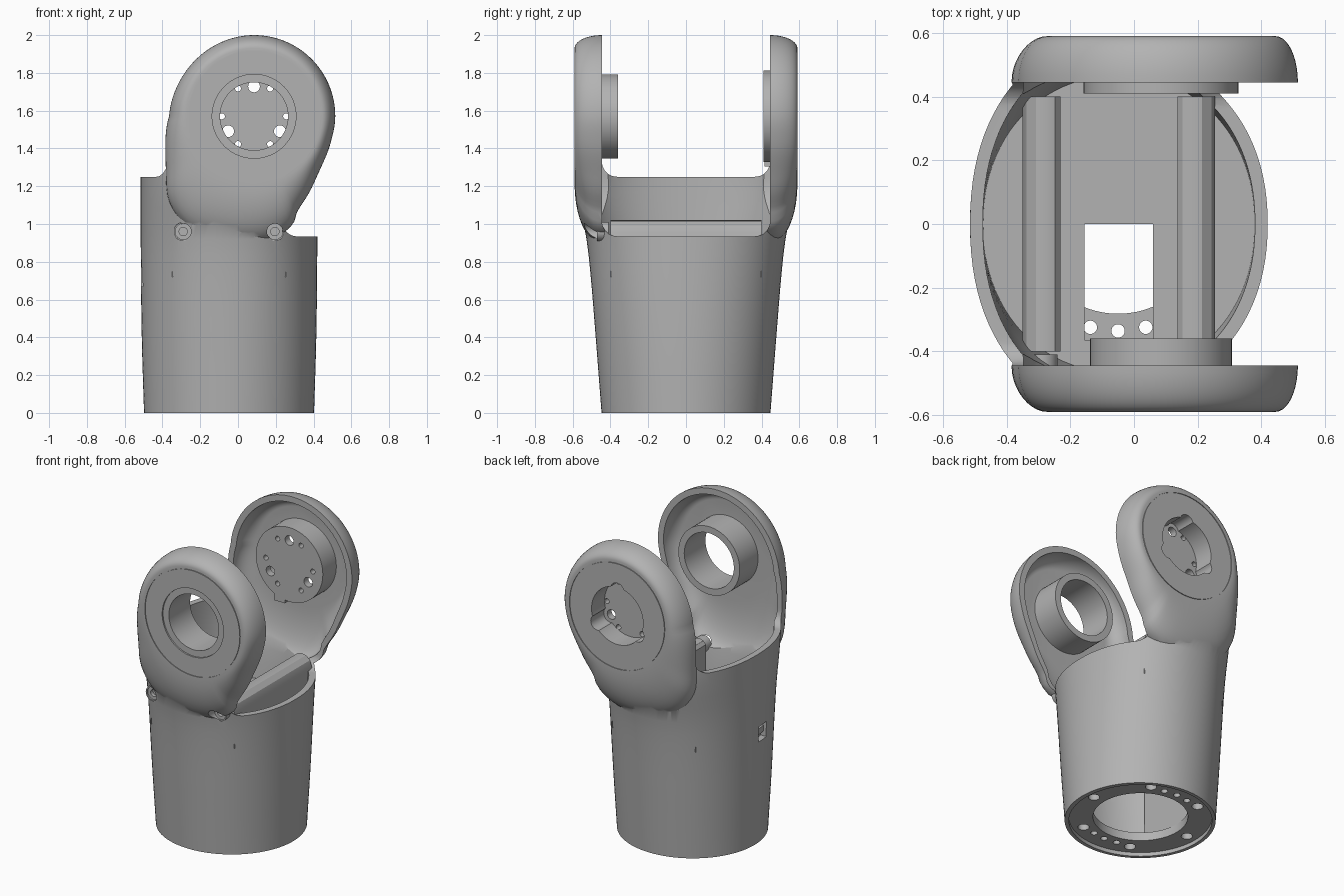
import bpy, bmesh, math
from mathutils import Vector

if bpy.data.objects.get("Cube"):
    bpy.data.objects.remove(bpy.data.objects["Cube"])

grey = bpy.data.materials.new("plain grey")
grey.use_nodes = True
grey.diffuse_color = (0.45, 0.45, 0.45, 1)
grey.node_tree.nodes["Principled BSDF"].inputs["Base Color"].default_value = (0.45, 0.45, 0.45, 1)

CX, EX, EZ = -0.0475, 0.085, 1.57      # body axis, ear centre


def curve(table, t):
    """Smooth interpolation through (position, value) pairs."""
    n = len(table)
    for i in range(n - 1):
        (t0, v0), (t1, v1) = table[i], table[i + 1]
        if t <= t1:
            break

    def slope(k):
        a, b = table[max(k - 1, 0)], table[min(k + 1, n - 1)]
        return (b[1] - a[1]) / (b[0] - a[0])
    h = t1 - t0
    u = min(max((t - t0) / h, 0), 1)
    return ((1 + 2 * u) * (1 - u) ** 2 * v0 + u * (1 - u) ** 2 * h * slope(i)
            + u * u * (3 - 2 * u) * v1 + u * u * (u - 1) * h * slope(i + 1))


def solid(name, *lofts):
    """One mesh of closed lofts, each a list of rings of points."""
    bm = bmesh.new()
    for rings in lofts:
        rows = [[bm.verts.new(p) for p in ring] for ring in rings]
        n = len(rows[0])
        for a, b in zip(rows, rows[1:]):
            for i in range(n):
                j = (i + 1) % n
                bm.faces.new((a[i], a[j], b[j], b[i]))
        bm.faces.new(rows[0][::-1])
        bm.faces.new(rows[-1])
    bmesh.ops.recalc_face_normals(bm, faces=bm.faces)
    mesh = bpy.data.meshes.new(name)
    bm.to_mesh(mesh)
    bm.free()
    mesh.materials.append(grey)
    ob = bpy.data.objects.new(name, mesh)
    bpy.context.collection.objects.link(ob)
    return ob


def combine(target, other, operation):
    bpy.context.view_layer.objects.active = target
    mod = target.modifiers.new("join", "BOOLEAN")
    mod.operation, mod.object, mod.solver = operation, other, "EXACT"
    bpy.ops.object.modifier_apply(modifier=mod.name)
    bpy.data.objects.remove(other)


def cut(target, *lofts):
    combine(target, solid("cutter", *lofts), "DIFFERENCE")


def add(target, *lofts):
    combine(target, solid("addition", *lofts), "UNION")


def cyl(axis, u, v, r, lo, hi, n=64):
    """Rings of a cylinder along y at (x, z), or along z at (x, y)."""
    def pt(k, h):
        a, b = u + r * math.cos(math.tau * k / n), v + r * math.sin(math.tau * k / n)
        return (a, h, b) if axis == "y" else (a, b, h)
    return [[pt(k, h) for k in range(n)] for h in (lo, hi)]


def box(x0, x1, y0, y1, z0, z1):
    return [[(x0, y0, z), (x1, y0, z), (x1, y1, z), (x0, y1, z)] for z in (z0, z1)]


# Body: tapered tube whose section turns from round to squarish oval
WIDTH = [(0, 0.45), (0.4, 0.462), (0.9, 0.4675), (1.4, 0.4675)]
DEPTH = [(0, 0.447), (0.4, 0.478), (0.75, 0.507), (0.94, 0.53), (1.2, 0.583), (1.4, 0.585)]


def body(z0, z1, inset, steps=16):
    rings = []
    for s in range(steps + 1):
        z = z0 + (z1 - z0) * s / steps
        a, b, e = curve(WIDTH, z) - inset, curve(DEPTH, z) - inset, 2 / (2 + 0.16 * min(z, 1.25))
        ring = []
        for k in range(96):
            c, d = math.cos(math.tau * k / 96), math.sin(math.tau * k / 96)
            ring.append((CX + a * math.copysign(abs(c) ** e, c),
                         b * math.copysign(abs(d) ** e, d), z))
        rings.append(ring)
    return rings


# Ear: outline radius by angle, domed in to a flat round face
OUTLINE = [(-180, 0.45), (-160, 0.50), (-148, 0.55), (-135, 0.636), (-121, 0.685), (-105, 0.685),
           (-90, 0.67), (-80, 0.65), (-70, 0.606), (-66, 0.557), (-57, 0.51), (-40, 0.451),
           (-19, 0.429), (0, 0.43), (90, 0.43), (130, 0.43), (155, 0.436), (180, 0.45)]


def ear(side, start, inset):
    rings = []
    for s in range(-1, 11):
        t = math.radians(max(s, 0) * 9)
        y = start if s < 0 else 0.445 + (0.145 - inset) * math.sin(t)
        ring = []
        for k in range(120):
            deg = -180 + 3 * k
            r = 0.36 + (curve(OUTLINE, deg) - 0.36) * math.cos(t) - inset
            ring.append((EX + r * math.cos(math.radians(deg)), side * y,
                         EZ + r * math.sin(math.radians(deg))))
        rings.append(ring)
    return rings


def gap(x0, x1, floor):
    """Fork opening with rounded lower corners."""
    pts = [(-0.445, 3), (0.445, 3)]
    for sx, start in ((1, 0), (-1, 270)):
        for k in range(9):
            a = math.radians(start - k * 90 / 8)
            pts.append((sx * 0.365 + 0.08 * math.cos(a), floor + 0.08 + 0.08 * math.sin(a)))
    return [[(x, y, z) for y, z in pts] for x in (x0, x1)]


shell = solid("fork_shell", body(0, 1.34, 0))
for side in (-1, 1):
    add(shell, ear(side, 0.43, 0))
cut(shell, gap(-1, 0.001, 1.25))
cut(shell, gap(0, 1, 0.935))

# Hollow inside
cut(shell, body(0.08, 1.32, 0.04))
for side in (-1, 1):
    cut(shell, ear(side, 0.39, 0.04))

# Thin groove around each outer face
for side in (-1, 1):
    ring = solid("cutter", cyl("y", EX, EZ, 0.347, side * 0.585, side * 0.62, 96))
    cut(ring, cyl("y", EX, EZ, 0.341, side * 0.57, side * 0.64, 96))
    combine(shell, ring, "DIFFERENCE")

# Front bearing tube
add(shell, cyl("y", EX, EZ, 0.2225, -0.57, -0.36))
cut(shell, cyl("y", EX, EZ, 0.222, -0.65, -0.58))
cut(shell, cyl("y", EX, EZ, 0.18, -0.7, -0.3))


# Back hub with a lobed pocket and bolt circle
def around(radius, degs, r, lo, hi):
    return [cyl("y", EX + radius * math.cos(math.radians(d)),
                EZ + radius * math.sin(math.radians(d)), r, lo, hi, 24) for d in degs]


add(shell, cyl("y", EX, EZ, 0.243, 0.41, 0.57))
add(shell, box(-0.03, 0.05, 0.415, 0.57, 1.305, 1.4))
cut(shell, cyl("y", EX, EZ, 0.187, 0.455, 0.7))
cut(shell, *around(0.165, (90, 210, 330), 0.05, 0.455, 0.7))
cut(shell, *around(0.158, (90, 210, 330), 0.031, 0.3, 0.7),
    *around(0.17, range(0, 360, 60), 0.016, 0.3, 0.7))

# Screw bosses and countersunk holes low on the front
for x in (-0.29, 0.195):
    add(shell, cyl("y", x, 0.96, 0.05, -0.47, -0.41, 32))
    cut(shell, cyl("y", x, 0.96, 0.042, -0.7, -0.46, 32))
    cut(shell, cyl("y", x, 0.96, 0.022, -0.5, -0.435, 32))

# Small window in the right-hand wall
cut(shell, box(-0.6, -0.4, -0.11, -0.02, 0.67, 0.77))

# Base: shallow recess, central opening and bolt holes
cut(shell, cyl("z", -0.05, 0, 0.425, -0.1, 0.025, 96))
cut(shell, cyl("z", -0.05, 0, 0.282, -0.1, 0.2, 96))


def base_hole(radius, deg, r):
    a = math.radians(deg)
    return cyl("z", -0.05 + radius * math.cos(a), radius * math.sin(a), r, -0.1, 0.2, 24)


cut(shell, *[base_hole(0.36, d, 0.034) for d in range(0, 360, 60)],
    *[base_hole(0.336, d, 0.021) for d in (-105, -90, -75, 75, 90, 105)])

# Inner deck with a rectangular cable opening
deck = solid("inner_deck", body(0.7, 0.74, 0.02, 1))
cut(deck, box(-0.155, 0.06, -0.365, 0, 0.5, 0.9))

# Round-topped cross beams and ribs below the deck
profile = [(0.088, 0.72), (0.088, 0.99), (0.105, 1.012), (0.13, 1.02), (0.165, 1.015),
           (0.195, 0.99), (0.207, 0.95), (0.207, 0.72)]
parts = [shell, deck]
for s, name in ((-1, "right_cross_beam"), (1, "left_cross_beam")):
    # offset from the body axis, mirrored to either side
    pts = [(CX + s * (dx + 0.0955), z) for dx, z in profile]
    parts.append(solid(name, [[(x, y, z) for x, z in pts] for y in (-0.4, 0.4)]))
    x = CX + s * 0.3
    parts.append(solid(name.replace("cross_beam", "lower_rib"),
                       box(x - 0.015, x + 0.015, -0.3, 0.3, 0.07, 0.71)))

# Smooth shading with crisp edges
bpy.ops.object.select_all(action="DESELECT")
for ob in parts:
    ob.select_set(True)
bpy.context.view_layer.objects.active = shell
bpy.ops.object.shade_smooth_by_angle(angle=math.radians(28))
